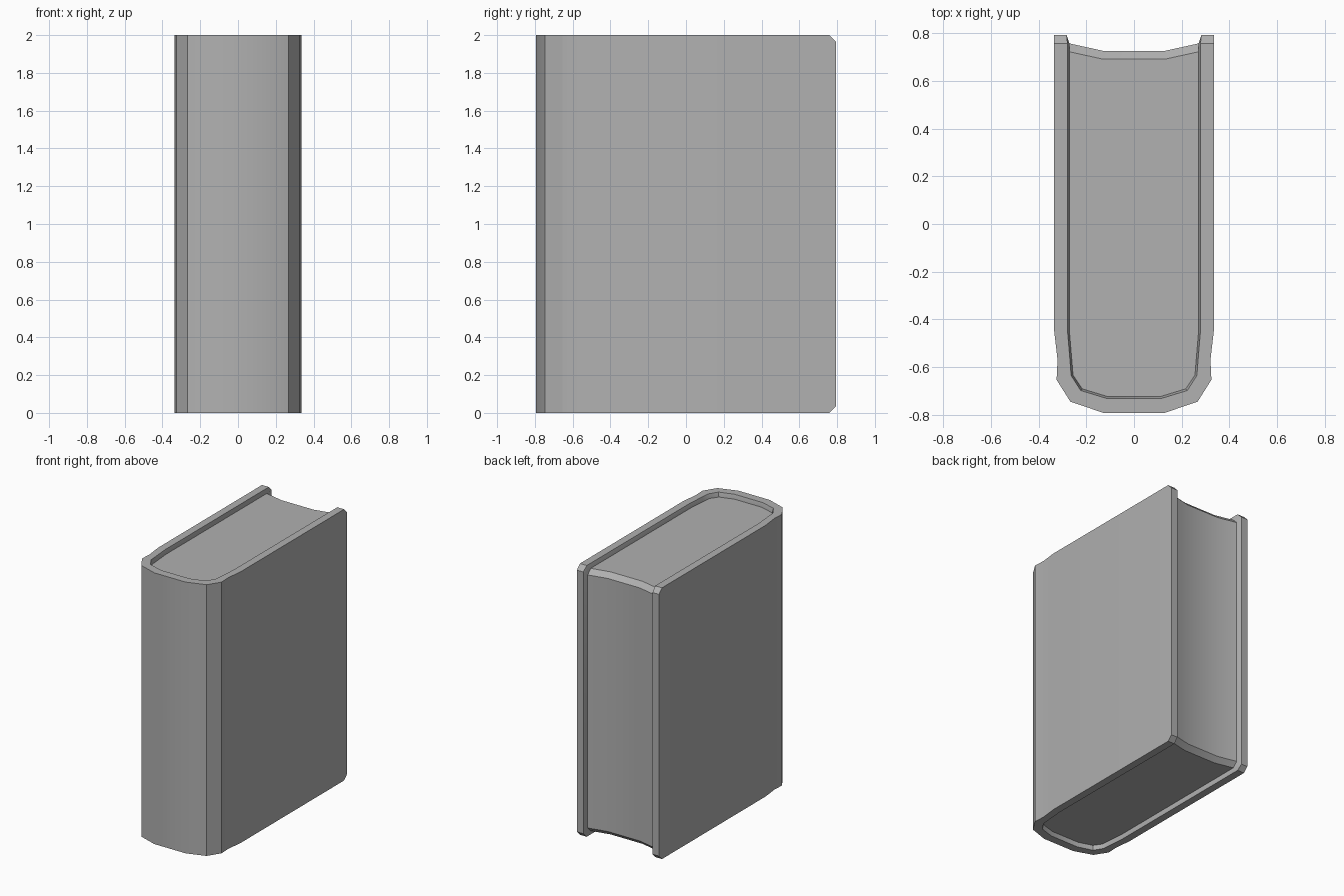
import bpy

if "Cube" in bpy.data.objects:
    bpy.data.objects.remove(bpy.data.objects["Cube"])

H = 2.0      # book height
CH = 0.035   # corner chamfer
DEEP = 0.032 # how far the pages sit below the cover rim

grey = bpy.data.materials.new("dark_grey")
grey.diffuse_color = (0.44, 0.44, 0.44, 1)
grey.use_nodes = True
grey.node_tree.nodes["Principled BSDF"].inputs["Base Color"].default_value = grey.diffuse_color


def mirrored(half):
    """Right-hand profile, then its mirror image in reverse order."""
    return half + [(-x, y) for x, y in reversed(half)]


def make(name, verts, faces):
    me = bpy.data.meshes.new(name)
    me.from_pydata(verts, [], faces)
    me.materials.append(grey)
    ob = bpy.data.objects.new(name, me)
    bpy.context.collection.objects.link(ob)
    bpy.ops.object.select_all(action='DESELECT')
    ob.select_set(True)
    bpy.context.view_layer.objects.active = ob
    bpy.ops.object.mode_set(mode='EDIT')
    bpy.ops.mesh.select_all(action='SELECT')
    bpy.ops.mesh.normals_make_consistent(inside=False)
    bpy.ops.object.mode_set(mode='OBJECT')
    bpy.ops.object.shade_smooth_by_angle(angle=0.52)
    return ob


def bridge(rings, n):
    """Quads joining consecutive closed rings of n vertices."""
    return [(r * n + i, r * n + (i + 1) % n, (r + 1) * n + (i + 1) % n, (r + 1) * n + i)
            for r in range(rings - 1) for i in range(n)]


# Half profiles from fore-edge to spine: outside, inner rim, recessed inner wall
outer = mirrored([(.335, .793), (.335, .758), (.335, -.45), (.321, -.57),
                  (.325, -.654), (.267, -.746), (.128, -.793)])
rim = mirrored([(.283, .793), (.279, .758), (.279, -.45), (.269, -.57),
                (.264, -.636), (.224, -.699), (.116, -.732)])
wall = mirrored([(.283, .793), (.271, .758), (.271, -.45), (.261, -.57),
                 (.256, -.634), (.217, -.692), (.112, -.724)])

# Cover: a six-point section swept along the U, with chamfered end corners
verts = []
n_st = len(outer)
for i, (o, r, w) in enumerate(zip(outer, rim, wall)):
    end = i in (0, n_st - 1)
    z = CH if end else 0
    d = z + 0.02 if end else DEEP
    verts += [(*o, z), (*o, H - z), (*r, H - z), (*w, H - d), (*w, d), (*r, z)]
last = 6 * (n_st - 1)
make("cover", verts, bridge(n_st, 6) + [tuple(range(6)), tuple(range(last, last + 6))])

# Pages: closed outline with a hollow fore-edge that is chamfered at both ends
body = wall[1:-1]
fore = [(-.13, .727), (.13, .727)]
verts = []
levels = [(DEEP, CH), (DEEP + CH, 0), (H - DEEP - CH, 0), (H - DEEP, CH)]
for z, inset in levels:
    verts += [(x, y - inset if y > .5 else y, z) for x, y in body + fore]
n = len(body) + len(fore)
make("pages", verts, bridge(4, n) + [tuple(range(n)), tuple(range(3 * n, 4 * n))])
